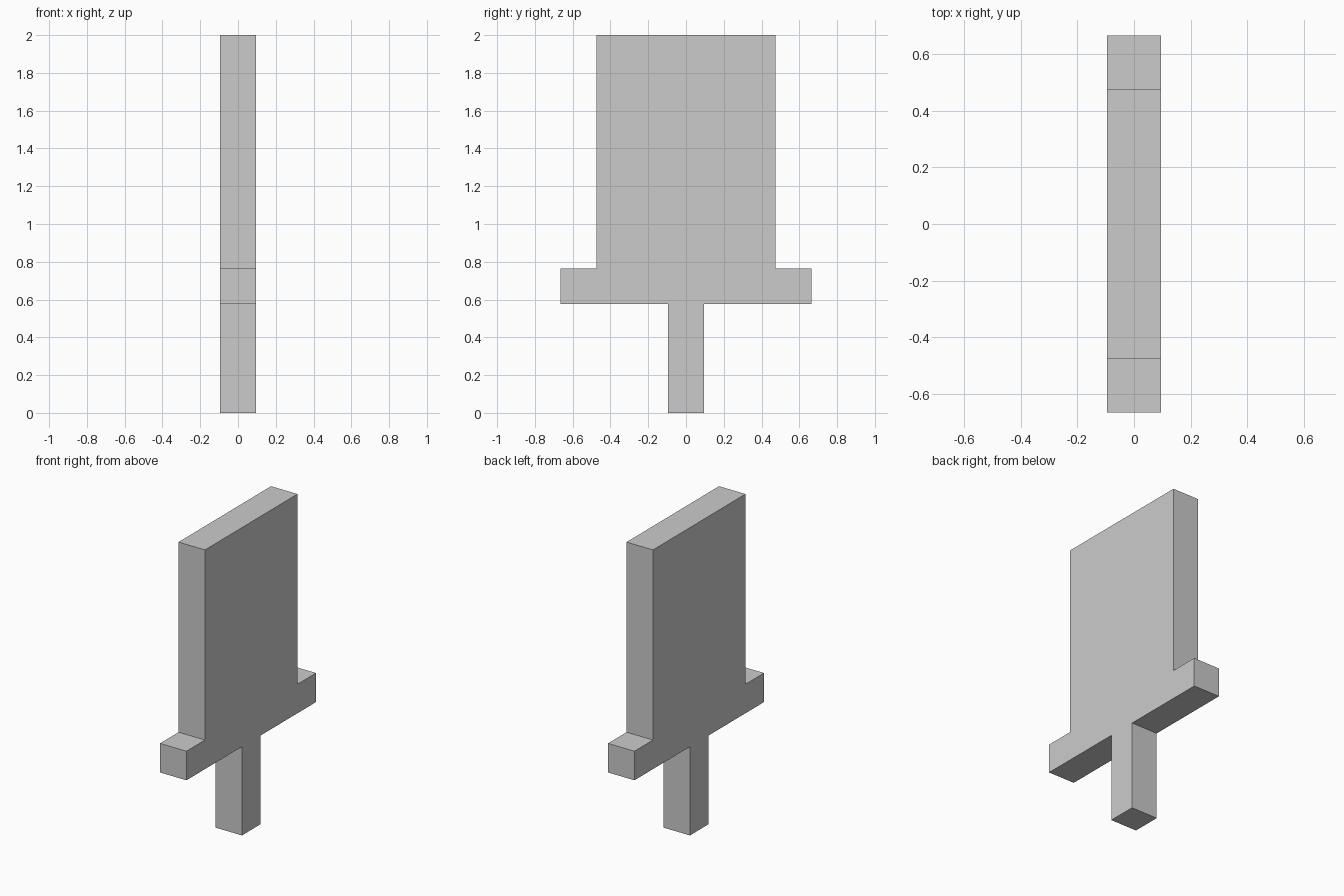
import bpy, bmesh

if "Cube" in bpy.data.objects:
    bpy.data.objects.remove(bpy.data.objects["Cube"])

HALF_THICK = 0.095
# Right half of the outline (y, z): handle, crossguard, blade
half = [(0.095, 0), (0.095, 0.576), (0.665, 0.576),
        (0.665, 0.765), (0.475, 0.765), (0.475, 2.0)]
outline = half + [(-y, z) for y, z in reversed(half)]

# One solid slab: mirrored outline extruded through its thickness
bm = bmesh.new()
face = bm.faces.new([bm.verts.new((-HALF_THICK, y, z)) for y, z in outline])
ext = bmesh.ops.extrude_face_region(bm, geom=[face])
moved = [g for g in ext["geom"] if isinstance(g, bmesh.types.BMVert)]
bmesh.ops.translate(bm, verts=moved, vec=(2 * HALF_THICK, 0, 0))
bmesh.ops.recalc_face_normals(bm, faces=bm.faces)

mesh = bpy.data.meshes.new("broad_blade_with_guard_and_handle")
bm.to_mesh(mesh)
bm.free()
obj = bpy.data.objects.new("broad_blade_with_guard_and_handle", mesh)
bpy.context.collection.objects.link(obj)
